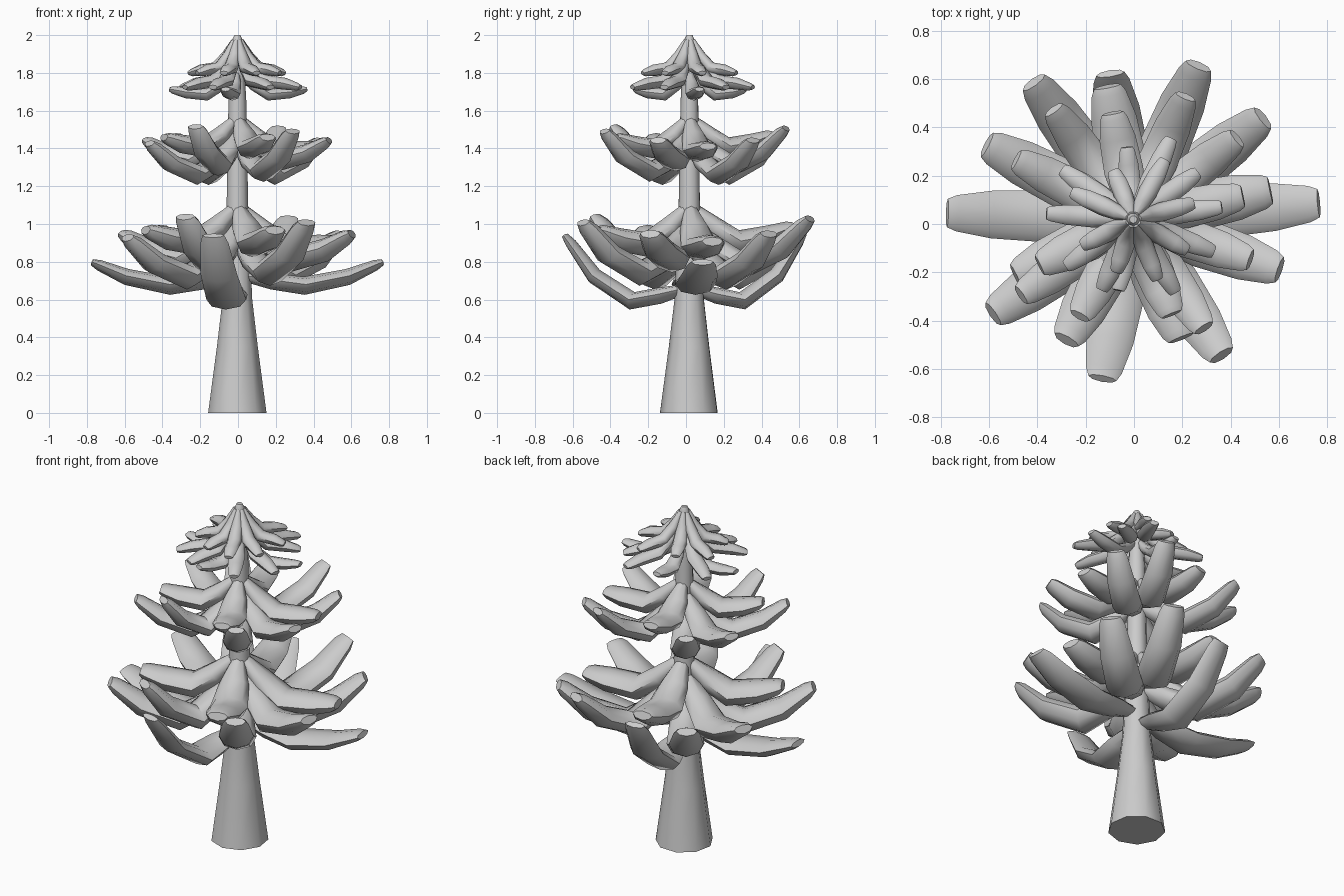
import bpy
from math import cos, sin, pi, radians
from mathutils import Vector

if "Cube" in bpy.data.objects:
    bpy.data.objects.remove(bpy.data.objects["Cube"])

CX, CY = -0.003, 0.019   # trunk axis
SIDES = 8


def make_object(name, verts, faces, angle=55):
    mesh = bpy.data.meshes.new(name)
    mesh.from_pydata(verts, [], faces)
    ob = bpy.data.objects.new(name, mesh)
    bpy.context.collection.objects.link(ob)
    bpy.ops.object.select_all(action='DESELECT')
    ob.select_set(True)
    bpy.context.view_layer.objects.active = ob
    bpy.ops.object.shade_smooth_by_angle(angle=radians(angle))
    return ob


def skin(rings, verts, faces):
    """Bridge equal rings of points into a closed tube."""
    n, base = len(rings[0]), len(verts)
    for ring in rings:
        verts.extend(ring)
    for k in range(len(rings) - 1):
        for i in range(n):
            a, b = base + k * n + i, base + k * n + (i + 1) % n
            faces.append((a, b, b + n, a + n))
    faces.append(tuple(base + i for i in reversed(range(n))))
    faces.append(tuple(base + (len(rings) - 1) * n + i for i in range(n)))


def bough(verts, faces, deg, reach, z_root, z_mid, z_tip, width, thick):
    """One paddle-shaped bough: drops from the trunk, then lifts at the tip."""
    a = radians(deg)
    out = Vector((cos(a), sin(a), 0))
    side = Vector((-sin(a), cos(a), 0))
    path = [(0.02, z_root),
            (0.24 * reach, z_root * 0.45 + z_mid * 0.55),
            (0.46 * reach, z_mid),
            (0.76 * reach, z_mid * 0.62 + z_tip * 0.38),
            (0.95 * reach, z_mid * 0.12 + z_tip * 0.88),
            (reach, z_tip)]
    half_w = [0.32, 0.8, 1.0, 0.92, 0.7, 0.55]
    half_t = [0.55, 0.9, 1.0, 0.9, 0.6, 0.35]
    pts = [Vector((CX, CY, z)) + out * r for r, z in path]
    rings = []
    for i, p in enumerate(pts):
        t = (pts[min(i + 1, 5)] - pts[max(i - 1, 0)]).normalized()
        nrm = t.cross(side)
        ring = []
        for k in range(SIDES):
            c, s = cos(2 * pi * k / SIDES), sin(2 * pi * k / SIDES)
            h = s * (0.75 if s > 0 else 1.0)
            ring.append(p + side * c * half_w[i] * width / 2
                        + nrm * h * half_t[i] * thick / 2)
        rings.append(ring)
    skin(rings, verts, faces)


# trunk
trunk_profile = [(0, 0.157), (0.35, 0.11), (0.6, 0.08), (1.1, 0.058),
                 (1.65, 0.048), (1.93, 0.032), (1.98, 0.026), (2.0, 0.016)]
v, f = [], []
skin([[Vector((CX + r * cos(2 * pi * k / 9 + 0.5), CY + r * sin(2 * pi * k / 9 + 0.5), z))
       for k in range(9)] for z, r in trunk_profile], v, f)
make_object("trunk", v, f)

# lowest ring: angle, reach, root z, mid z, tip z
v, f = [], []
for b in [(5, 0.77, 0.73, 0.68, 0.80), (178, 0.77, 0.73, 0.68, 0.80),
          (259, 0.67, 0.66, 0.60, 0.94), (99, 0.61, 0.66, 0.60, 0.95)]:
    bough(v, f, *b, 0.215, 0.11)
make_object("lowest_boughs", v, f)

# lower and middle tiers share one layout; heights are relative to the top of the tier
tier = [(38, 0.68, -0.20, -0.37, -0.15), (126, 0.70, -0.20, -0.37, -0.12),
        (214, 0.70, -0.20, -0.37, -0.17), (303, 0.67, -0.20, -0.35, -0.09),
        (67, 0.69, -0.12, -0.31, -0.07), (153, 0.68, -0.10, -0.28, -0.15),
        (241, 0.57, -0.12, -0.31, -0.06), (341, 0.64, -0.10, -0.28, -0.15),
        (12, 0.58, -0.02, -0.22, -0.19), (101, 0.56, -0.02, -0.19, -0.11),
        (292, 0.53, -0.02, -0.20, -0.13), (206, 0.54, -0.02, -0.19, -0.13)]
for name, top, s in [("lower_boughs", 1.10, 1.0), ("middle_boughs", 1.565, 0.8)]:
    v, f = [], []
    for deg, reach, zr, zm, zt in tier:
        bough(v, f, deg, reach * s, top + zr * s, top + zm * s, top + zt * s,
              0.205 * s, 0.155 * s)
    make_object(name, v, f)

# crown: drooping slim boughs in three rings
v, f = [], []
for deg, reach in [(8, 0.37), (95, 0.30), (176, 0.36), (258, 0.30)]:
    bough(v, f, deg, reach, 1.80, 1.69, 1.715, 0.09, 0.075)
for deg, reach in [(36, 0.33), (65, 0.37), (145, 0.36), (215, 0.34),
                   (246, 0.32), (300, 0.35), (338, 0.36)]:
    bough(v, f, deg, reach, 1.92, 1.76, 1.725, 0.09, 0.08)
for deg, reach in [(15, 0.26), (62, 0.28), (112, 0.22), (156, 0.28),
                   (207, 0.24), (252, 0.23), (292, 0.27), (330, 0.26)]:
    bough(v, f, deg, reach, 1.97, 1.83, 1.80, 0.08, 0.075)
make_object("crown_boughs", v, f)
